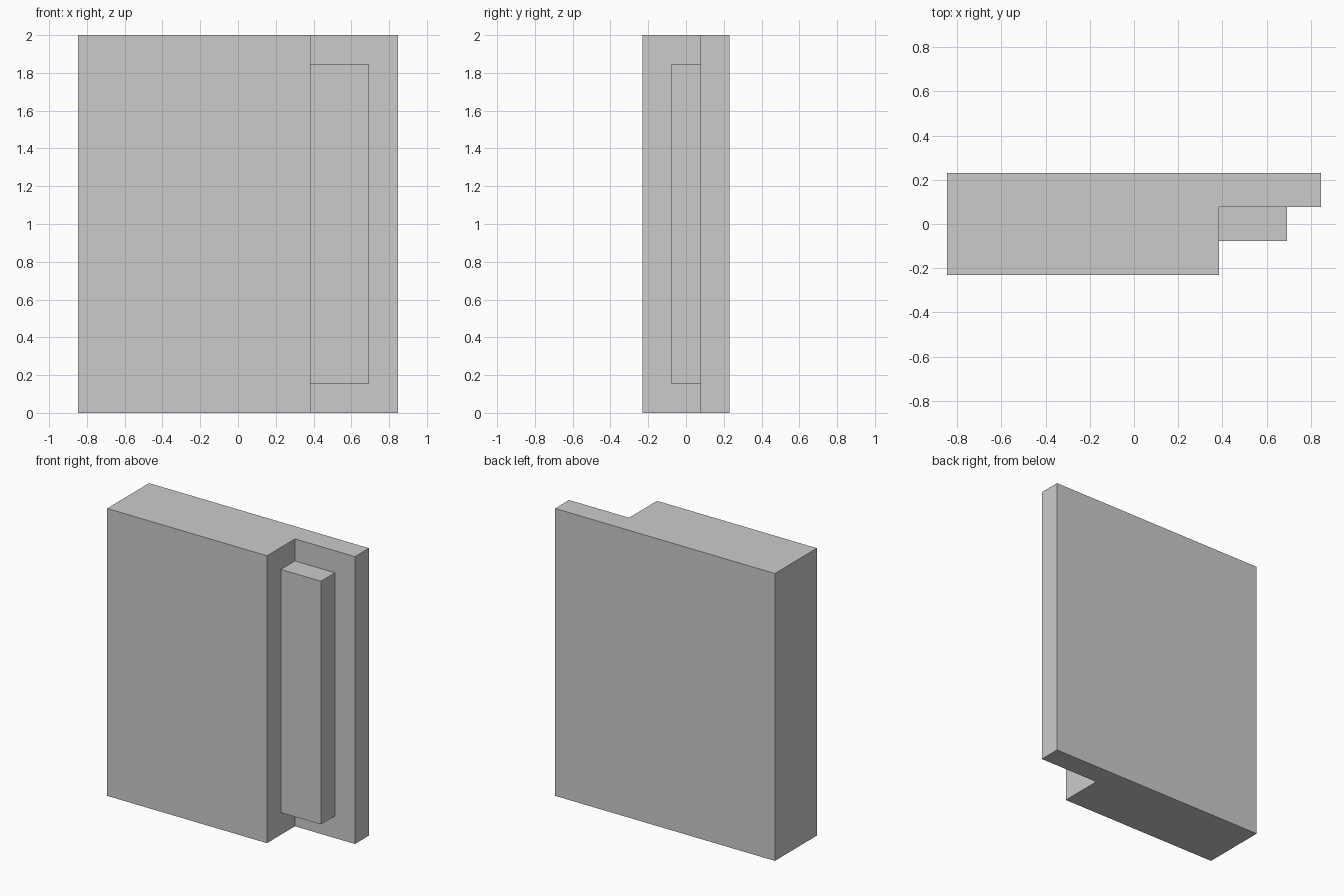
import bpy
import bmesh

if "Cube" in bpy.data.objects:
    bpy.data.objects.remove(bpy.data.objects["Cube"])

U = 2 / 13  # grid unit of the model


def extrude_profile(name, points, z0, z1):
    """Extrude a counter-clockwise xy outline from z0 to z1."""
    bm = bmesh.new()
    face = bm.faces.new([bm.verts.new((x * U, y * U, z0 * U)) for x, y in points])
    top = bmesh.ops.extrude_face_region(bm, geom=[face])["geom"]
    bmesh.ops.translate(bm, vec=(0, 0, (z1 - z0) * U),
                        verts=[v for v in top if isinstance(v, bmesh.types.BMVert)])
    bmesh.ops.recalc_face_normals(bm, faces=bm.faces)
    mesh = bpy.data.meshes.new(name)
    bm.to_mesh(mesh)
    bm.free()
    obj = bpy.data.objects.new(name, mesh)
    bpy.context.collection.objects.link(obj)
    return obj


# Main slab with a rebate along its front right edge
extrude_profile("stepped_slab", [(-5.5, -1.5), (2.5, -1.5), (2.5, 0.5),
                                 (5.5, 0.5), (5.5, 1.5), (-5.5, 1.5)], 0, 13)

# Upright bar sitting in the rebate
extrude_profile("inset_bar", [(2.5, -0.5), (4.5, -0.5), (4.5, 0.5), (2.5, 0.5)], 1, 12)
